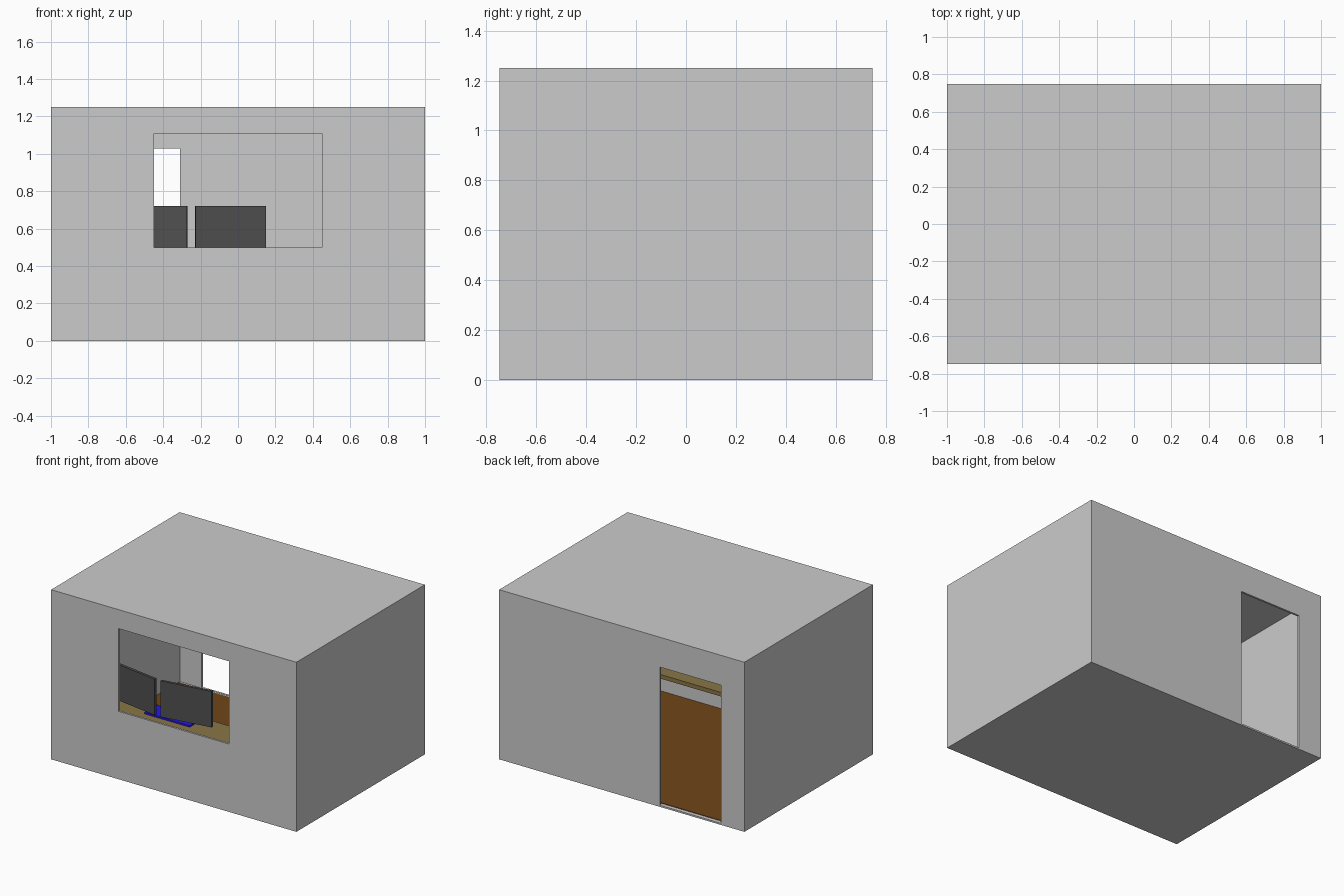
import bpy
import math

if "Cube" in bpy.data.objects:
    bpy.data.objects.remove(bpy.data.objects["Cube"])

T = 0.015            # wall thickness
X, Y, H = 1.0, 0.748, 1.25


def material(name, rgb):
    m = bpy.data.materials.new(name)
    m.diffuse_color = (*rgb, 1)
    m.use_nodes = True
    m.node_tree.nodes["Principled BSDF"].inputs["Base Color"].default_value = m.diffuse_color
    return m


def box(name, x, y, z, mat=None, turn=0):
    """Box given by its (min, max) range on each axis."""
    size = [b - a for a, b in (x, y, z)]
    mid = [(a + b) / 2 for a, b in (x, y, z)]
    bpy.ops.mesh.primitive_cube_add(size=1, location=mid)
    ob = bpy.context.object
    ob.name = name
    ob.scale = size
    ob.rotation_euler.z = turn
    if mat:
        ob.data.materials.append(mat)
    return ob


wood = material("floor_wood", (0.16, 0.06, 0.01))
desk_wood = material("desk_wood", (0.25, 0.18, 0.06))
blue = material("keyboard_blue", (0.02, 0.01, 0.8))
dark = material("screen_dark", (0.08, 0.08, 0.08))

# Hollow shell
shell = box("room_shell", (-X, X), (-Y, Y), (0, H))
cutters = [
    box("interior_cutter", (-X + T, X - T), (-Y + T, Y - T), (0.01, H - 0.01)),
    box("window_cutter", (-0.45, 0.45), (-0.9, -0.6), (0.5, 1.11)),
    box("door_cutter", (-0.81, -0.31), (0.6, 0.9), (0.012, 1.03)),
]
for c in cutters:
    c.hide_render = True
    c.hide_viewport = True
    c.display_type = 'WIRE'
    mod = shell.modifiers.new(c.name, 'BOOLEAN')
    mod.object = c
    mod.solver = 'EXACT'

# Floor
box("floor", (-X + T, X - T), (-Y + T, 0.715), (0.008, 0.014), wood)

# Desk under the window
box("desk_top", (-X + T, X - T), (-Y + T, -0.30), (0.35, 0.38), desk_wood)

# Pair of angled screens, mirrored about x = -0.25
for side, label in ((-1, "left"), (1, "right")):
    cx = -0.25 + side * 0.21
    box(label + "_screen", (cx - 0.19, cx + 0.19), (-0.55, -0.53),
        (0.455, 0.72), dark, side * math.radians(9))

# Keyboard
box("keyboard", (-0.435, -0.065), (-0.47, -0.33), (0.38, 0.392), blue)
